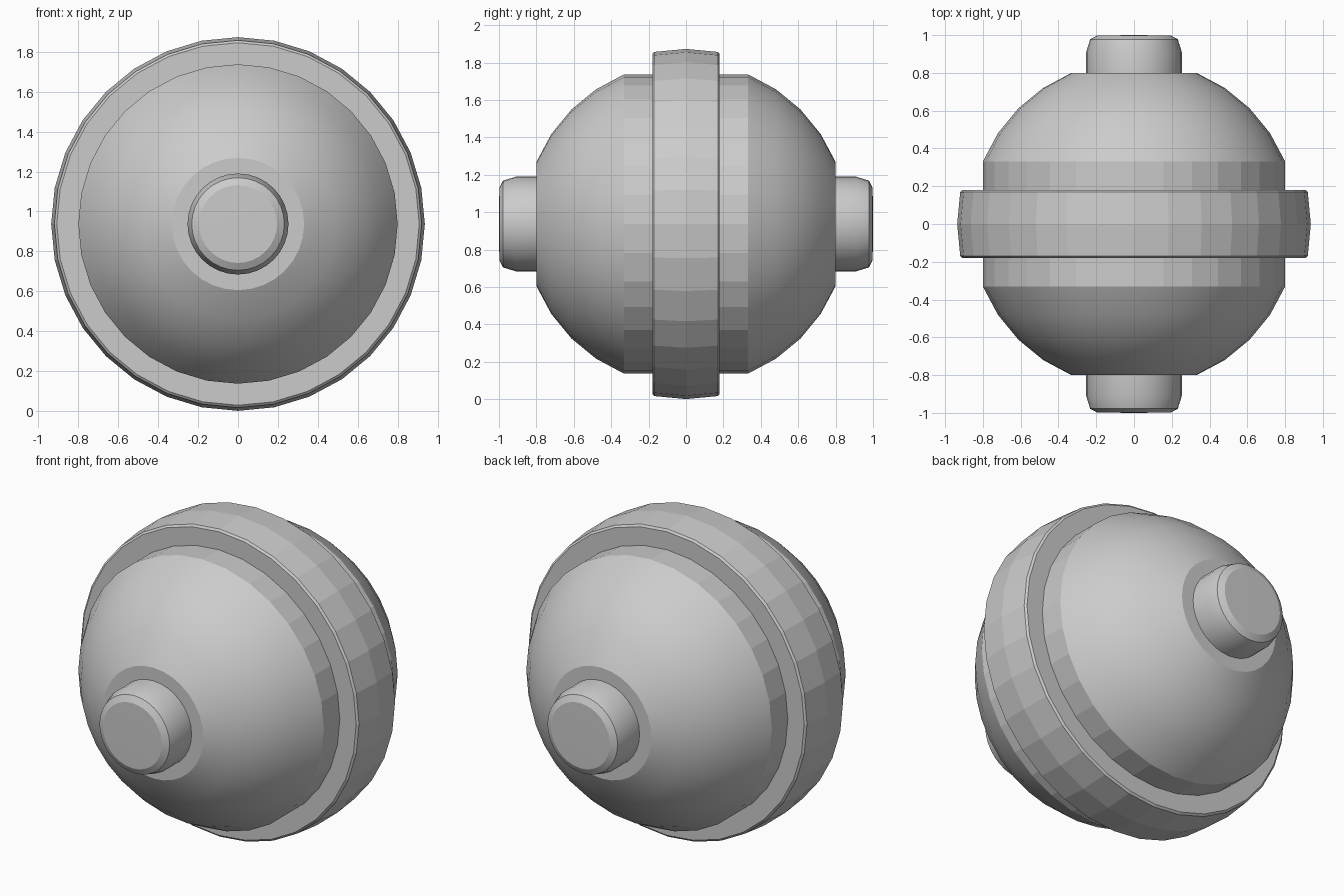
import bpy, bmesh, math
from mathutils import Vector, Matrix

cube = bpy.data.objects.get("Cube")
if cube:
    bpy.data.objects.remove(cube, do_unlink=True)

SEGMENTS = 32
CENTRE = Vector((0, 0, 0.937))


def lathe(name, profile, closed=False):
    """Revolve (y, radius) points about the y axis."""
    bm = bmesh.new()
    verts = [bm.verts.new((0, y, r)) for y, r in profile]
    edges = [bm.edges.new(pair) for pair in zip(verts, verts[1:])]
    if closed:
        edges.append(bm.edges.new((verts[-1], verts[0])))
    bmesh.ops.spin(bm, geom=verts + edges, cent=(0, 0, 0), axis=(0, 1, 0),
                   angle=math.tau, steps=SEGMENTS)
    bmesh.ops.remove_doubles(bm, verts=bm.verts, dist=0.0005)
    bmesh.ops.dissolve_degenerate(bm, edges=bm.edges, dist=0.0005)
    bmesh.ops.recalc_face_normals(bm, faces=bm.faces)
    mesh = bpy.data.meshes.new(name)
    bm.to_mesh(mesh)
    bm.free()
    obj = bpy.data.objects.new(name, mesh)
    obj.location = CENTRE
    bpy.context.collection.objects.link(obj)
    return obj


def mirrored(half):
    """Extend a profile with its reflection across y = 0."""
    return half + [(-y, r) for y, r in reversed(half) if y]


# Ball: domes with a straight middle band and flat ends
R = 0.866
angles = [math.radians(22.5 + 11.25 * i) for i in range(5)]
dome = [(R * math.cos(a), R * math.sin(a)) for a in angles]
ball = lathe("ball_body", mirrored([(dome[0][0], 0)] + dome))
for face in ball.data.polygons:
    ny = abs(face.normal.y)
    face.use_smooth = 0.05 < ny < 0.99

# Raised belt with a slight crown and chamfered rims
belt_half = [(0.18, 0.76), (0.18, 0.908), (0.17, 0.92), (0, 0.936)]
lathe("centre_belt", mirrored(belt_half), closed=True)

# Rounded hub on each end
hub_profile = [(0.76, 0), (0.76, 0.253), (0.91, 0.253), (0.978, 0.232),
               (0.998, 0.195), (1.0, 0)]
for name, side in (("front_hub", -1), ("back_hub", 1)):
    hub = lathe(name, [(side * y, r) for y, r in hub_profile])
    bpy.ops.object.select_all(action="DESELECT")
    hub.select_set(True)
    bpy.context.view_layer.objects.active = hub
    bpy.ops.object.shade_smooth_by_angle(angle=math.radians(25))
